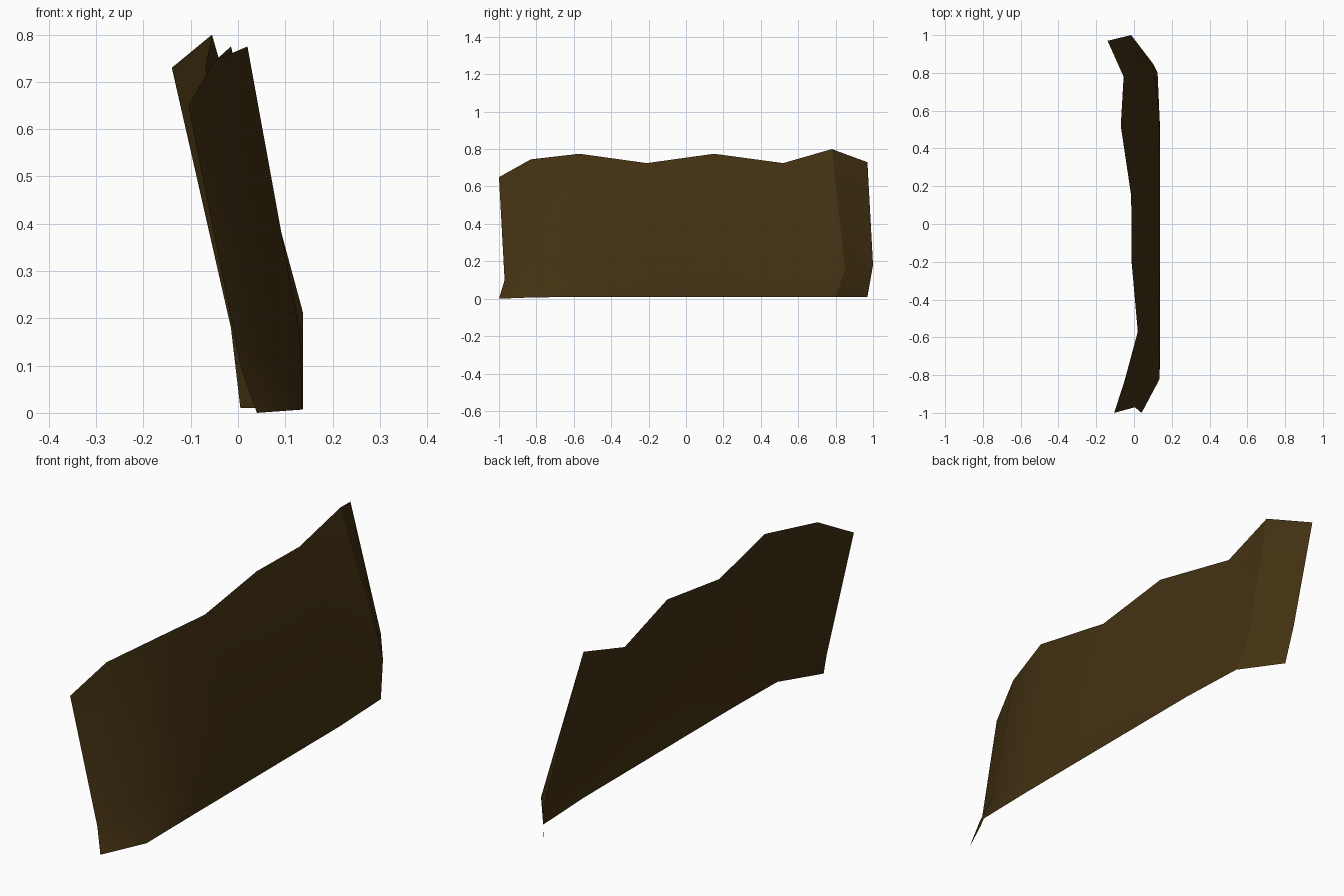
import bpy

if "Cube" in bpy.data.objects:
    bpy.data.objects.remove(bpy.data.objects["Cube"])

# One thin, bent, ragged-edged sheet: three long rows of (x, y, z), front to back
bottom_row = [(.04, -1, 0), (.136, -.82, .007), (.138, -.52, .01), (.138, -.2, .01),
              (.138, .17, .01), (.138, .5, .01), (.125, .8, .01), (.005, .97, .01)]
bend_row = [(.005, -.97, .1), (.08, -.81, .13), (.131, -.53, .165), (.137, -.2, .17),
            (.138, .2, .21), (.135, .58, .13), (.10, .85, .155), (-.015, 1, .18)]
top_row = [(-.105, -1, .65), (-.05, -.83, .745), (.02, -.57, .775), (-.012, -.21, .725),
           (-.015, .15, .775), (-.07, .52, .725), (-.055, .78, .8), (-.14, .97, .73)]

rows = [bottom_row, bend_row, top_row]
n = len(bottom_row)
verts = [p for row in rows for p in row]

# Skin neighbouring rows with quads, outward side facing +x
faces = [(r * n + i, r * n + i + 1, (r + 1) * n + i + 1, (r + 1) * n + i)
         for r in range(len(rows) - 1) for i in range(n - 1)]

mesh = bpy.data.meshes.new("bent_sheet")
mesh.from_pydata(verts, [], faces)
mesh.update()
sheet = bpy.data.objects.new("bent_sheet", mesh)
bpy.context.collection.objects.link(sheet)

# Dark brown surface
brown = bpy.data.materials.new("dark brown")
brown.diffuse_color = (.056, .031, .006, 1)
brown.use_nodes = True
brown.node_tree.nodes["Principled BSDF"].inputs["Base Color"].default_value = brown.diffuse_color
mesh.materials.append(brown)

# Soft along the length, crisp at the strong bends
bpy.context.view_layer.objects.active = sheet
sheet.select_set(True)
bpy.ops.object.shade_smooth_by_angle(angle=.5)
